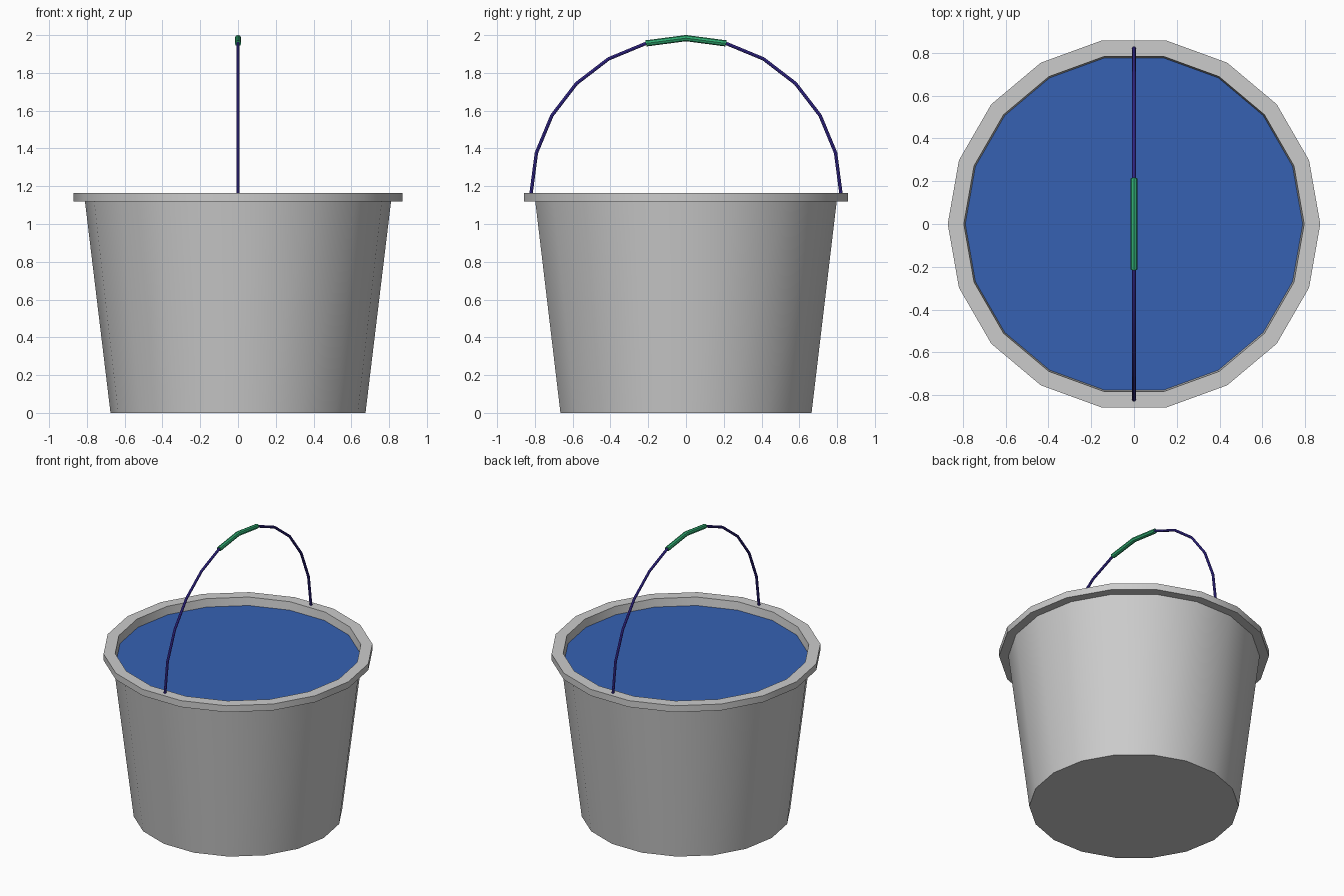
import bpy, bmesh
from math import sin, cos, pi, radians

if "Cube" in bpy.data.objects:
    bpy.data.objects.remove(bpy.data.objects["Cube"])

SIDES = 18
RIM_Z = 1.164


def finish(name, bm, color=None):
    bmesh.ops.recalc_face_normals(bm, faces=bm.faces)
    me = bpy.data.meshes.new(name)
    bm.to_mesh(me)
    bm.free()
    ob = bpy.data.objects.new(name, me)
    bpy.context.collection.objects.link(ob)
    if color:
        mat = bpy.data.materials.new(name + "_colour")
        mat.diffuse_color = (*color, 1)
        mat.use_nodes = True
        mat.node_tree.nodes["Principled BSDF"].inputs["Base Color"].default_value = mat.diffuse_color
        me.materials.append(mat)
    bpy.ops.object.select_all(action='DESELECT')
    ob.select_set(True)
    bpy.context.view_layer.objects.active = ob
    bpy.ops.object.shade_smooth_by_angle(angle=radians(30))
    return ob


def skin(bm, rings):
    """Bridge successive vertex rings and cap both ends."""
    rings = [[bm.verts.new(p) for p in ring] for ring in rings]
    for a, b in zip(rings, rings[1:]):
        for i in range(len(a)):
            j = (i + 1) % len(a)
            bm.faces.new((a[i], a[j], b[j], b[i]))
    bm.faces.new(rings[0])
    bm.faces.new(rings[-1])


def circle(r, z):
    return [(r * cos(2 * pi * i / SIDES), r * sin(2 * pi * i / SIDES), z) for i in range(SIDES)]


def arc_tube(name, radius, start, end, color, sides=8, arc=0.82):
    """Round tube along the handle arc, in 15 degree steps."""
    bm = bmesh.new()
    rings = []
    for deg in range(start, end + 1, 15):
        a = radians(deg)
        ring = []
        for i in range(sides):
            t = 2 * pi * i / sides
            r = arc + radius * cos(t)
            ring.append((radius * sin(t), r * cos(a), RIM_Z + r * sin(a)))
        rings.append(ring)
    skin(bm, rings)
    return finish(name, bm, color)


# Bucket: tapered wall, overhanging rim, inner wall and inner floor
bm = bmesh.new()
profile = [(0.675, 0), (0.81, 1.118), (0.87, 1.118), (0.87, RIM_Z),
           (0.795, RIM_Z), (0.66, 0.02)]
skin(bm, [circle(r, z) for r, z in profile])
finish("bucket", bm)

# Water surface just below the rim
bm = bmesh.new()
bm.faces.new([bm.verts.new(p) for p in circle(0.788, 1.107)])
finish("water", bm, (0.037, 0.12, 0.45))

# Wire handle and its grip
arc_tube("wire_handle", 0.009, 0, 180, (0.05, 0.03, 0.4))
arc_tube("handle_grip", 0.0165, 75, 105, (0.03, 0.42, 0.17))
